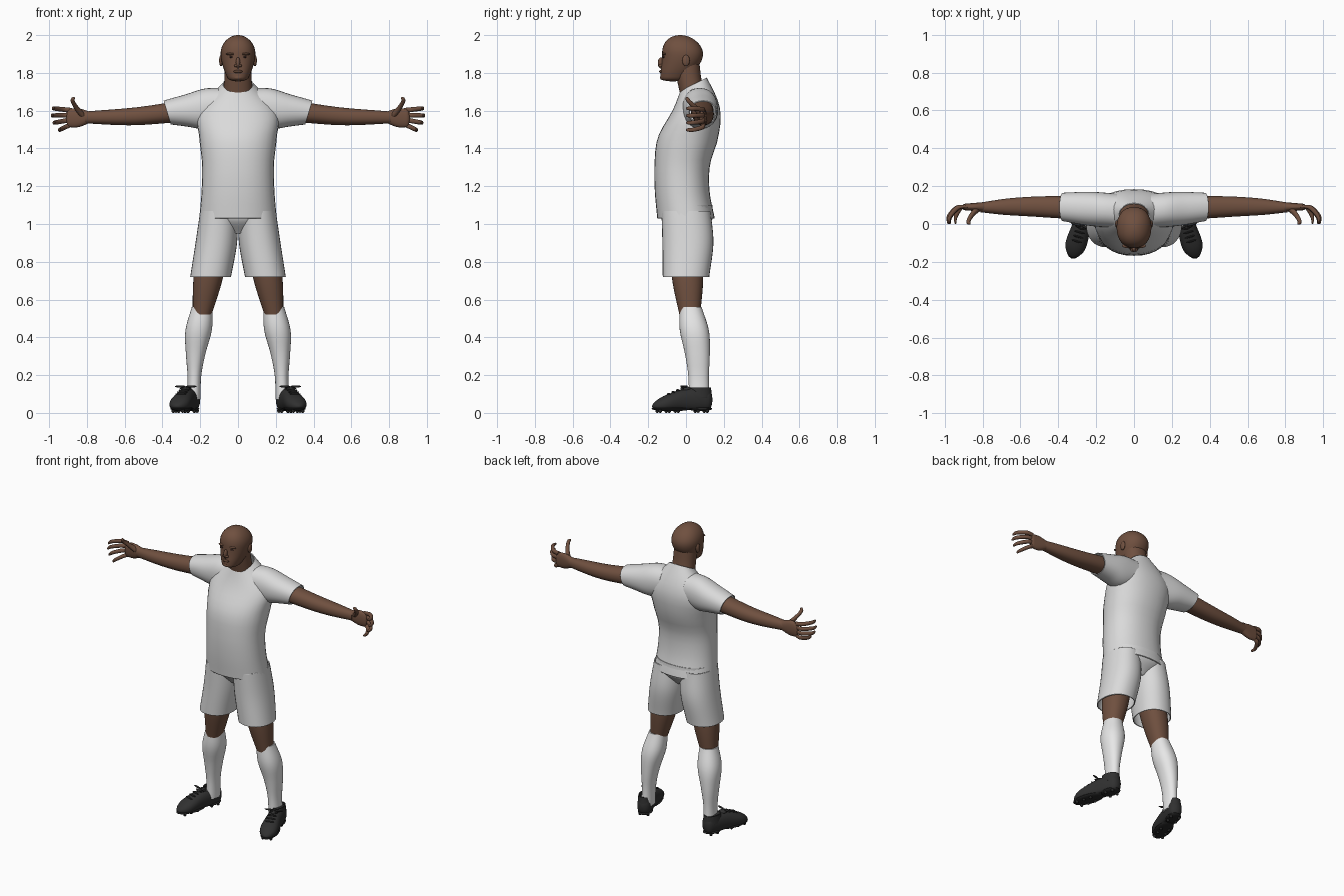
import bpy, bmesh, math
from mathutils import Vector, Matrix

if "Cube" in bpy.data.objects:
    bpy.data.objects.remove(bpy.data.objects["Cube"])


def material(name, red, green, blue):
    mat = bpy.data.materials.new(name)
    mat.use_nodes = True
    color = (red, green, blue, 1)
    mat.diffuse_color = color
    mat.node_tree.nodes["Principled BSDF"].inputs["Base Color"].default_value = color
    return mat


skin = material("brown skin", .16, .08, .05)
lip_color = material("dark lips", .1, .05, .03)
eye_color = material("dark eyes", .04, .02, .02)
kit = material("white kit", .7, .7, .7)
sock_white = material("bright white socks", .84, .84, .84)
leather = material("black leather", .03, .03, .03)
rubber = material("black rubber", .02, .02, .02)

RIGHT, BACK, UP = Vector((1, 0, 0)), Vector((0, 1, 0)), Vector((0, 0, 1))
STEPS, SIDES, SQUARENESS = 24, 32, 2.2


def finish(bm, name, mat, mirror, matrix, cloth=False):
    """Turn a bmesh into a smooth object, optionally doubled on the other side."""
    bmesh.ops.recalc_face_normals(bm, faces=bm.faces)
    bm.transform(matrix)
    mesh = bpy.data.meshes.new(name)
    bm.to_mesh(mesh)
    bm.free()
    mesh.materials.append(mat)
    obj = bpy.data.objects.new(name, mesh)
    bpy.context.collection.objects.link(obj)
    bpy.ops.object.select_all(action="DESELECT")
    bpy.context.view_layer.objects.active = obj
    obj.select_set(True)
    bpy.ops.object.shade_smooth_by_angle(angle=math.radians(50))
    if cloth:
        obj.modifiers.new("cloth_thickness", "SOLIDIFY").thickness = .006
    if mirror:
        obj.modifiers.new("other_side", "MIRROR")


def along(keys, t):
    """Smooth curve through evenly spaced keys, for numbers or vectors."""
    keys = [2 * keys[0] - keys[1], *keys, 2 * keys[-1] - keys[-2]]
    place = t * (len(keys) - 3)
    i = min(int(place), len(keys) - 4)
    f = place - i
    a, b, c, d = keys[i:i + 4]
    return b + (c - a) * (f / 2) + (2 * a - 5 * b + 4 * c - d) * (f * f / 2) \
        + (3 * b - a - 3 * c + d) * (f ** 3 / 2)


def rounding(distance, dome):
    """Shrink factor that closes an end as a dome."""
    if distance >= dome:
        return 1
    return max(math.sqrt(1 - (1 - distance / dome) ** 2), .02)


def signed_power(value):
    return math.copysign(abs(value) ** (2 / SQUARENESS), value)


def sweep(name, mat, path, widths, depths, u=RIGHT, v=BACK, mirror=False, domes=(0, 0),
          slant=(0, 0), cloth=False, floor=0, matrix=Matrix()):
    """Sweep an oval along a path; cloth stays open at both ends."""
    bm = bmesh.new()
    path = [Vector(p) for p in path]
    loops = []
    for step in range(STEPS + 1):
        t = (1 - math.cos(math.pi * step / STEPS)) / 2
        center = along(path, t)
        shrink = rounding(t, domes[0]) * rounding(1 - t, domes[1])
        width, depth = along(widths, t) * shrink, along(depths, t) * shrink
        loop = []
        for side in range(SIDES):
            angle = math.tau * side / SIDES
            across = signed_power(math.cos(angle)) * width
            deep = signed_power(math.sin(angle)) * depth
            point = center + u * across + v * deep + u.cross(v) * (along(slant, t) * deep)
            point.z = max(point.z, floor)
            loop.append(bm.verts.new(point))
        loops.append(loop)
    for low, high in zip(loops, loops[1:]):
        for side in range(SIDES):
            bm.faces.new((low[side - 1], low[side], high[side], high[side - 1]))
    if not cloth:
        bm.faces.new(loops[0])
        bm.faces.new(loops[-1])
    finish(bm, name, mat, mirror, matrix, cloth)


def ball(name, mat, center, size, mirror=False, matrix=Matrix()):
    bm = bmesh.new()
    bmesh.ops.create_uvsphere(bm, u_segments=20, v_segments=12, radius=1)
    bm.transform(Matrix.Translation(center) @ Matrix.Diagonal((*size, 1)))
    finish(bm, name, mat, mirror, matrix)


def spine(low, high, *depth_positions):
    """Upright centre path from its evenly spaced y positions."""
    last = len(depth_positions) - 1
    return [(0, y, low + (high - low) * i / last) for i, y in enumerate(depth_positions)]


# Head and neck
sweep("neck", skin, spine(1.64, 1.86, .05, .02, 0), (.08, .073, .07), (.07, .065, .07))
sweep("head", skin, spine(1.755, 2, -.07, -.02, -.03), (.047, .074, .09, .092, .09),
      (.065, .092, .107, .108, .108), domes=(.06, .4))
ball("nose", skin, (0, -.132, 1.853), (.012, .017, .03))
ball("nostrils", skin, (.01, -.133, 1.838), (.01, .014, .008), mirror=True)
ball("brows", skin, (.036, -.115, 1.9), (.027, .012, .007), mirror=True)
ball("eyes", eye_color, (.034, -.116, 1.884), (.012, .008, .005), mirror=True)
ball("lips", lip_color, (0, -.13, 1.807), (.024, .012, .009))
ball("chin", skin, (0, -.12, 1.775), (.026, .018, .014))
ball("ears", skin, (.09, 0, 1.865), (.01, .02, .03), mirror=True)

# Shirt and sleeves
sweep("shirt", kit, spine(1.03, 1.74, 0, -.02, -.02, .01, .05, .04),
      (.205, .193, .19, .205, .21, .08), (.152, .145, .147, .16, .13, .07),
      slant=(0, 0, 0, 0, .1, .5), cloth=True)
sweep("sleeves", kit, [(.09, .07, 1.62), (.23, .08, 1.605), (.375, .09, 1.59)],
      (.09, .09, .075), (.1, .106, .084, .063), BACK, UP, mirror=True,
      slant=(0, 0, .3), cloth=True)

# Shorts
sweep("shorts_waist", kit, spine(.95, 1.1, .01, .01), (.06, .17, .19), (.07, .13, .13))
sweep("shorts_legs", kit, [(.1, 0, 1.07), (.115, .01, .9), (.145, 0, .72)],
      (.1, .11, .108), (.13, .135, .123), mirror=True, cloth=True)

# Legs and socks
sweep("legs", skin, [(.135, 0, .85), (.19, .02, .52)], (.085, .075, .05),
      (.09, .08, .055), mirror=True)
sweep("socks", sock_white, [(.19, .025, .56), (.224, .06, .315), (.235, .07, .07)],
      (.055, .07, .052, .036, .036), (.058, .077, .066, .054, .054), mirror=True)

# Shoes, laid out along y and turned outwards
turn = Matrix.Translation((.28, -.02, 0)) @ Matrix.Rotation(math.radians(17), 4, "Z")
pair = {"mirror": True, "matrix": turn}
sweep("shoes", leather, [(0, .165, .07), (0, 0, .065), (0, -.165, .035)],
      (.04, .047, .05, .056, .045), (.06, .065, .06, .045, .028), RIGHT, UP,
      domes=(.1, .2), floor=.02, **pair)
sweep("shoe_collars", leather, [(0, .1, .08), (0, .1, .135)], (.046, .042), (.064, .057),
      cloth=True, **pair)
ball("shoe_tongues", leather, (0, .02, .125), (.025, .03, .015), **pair)
ball("heel_soles", rubber, (0, .1, .022), (.045, .065, .013), **pair)
ball("front_soles", rubber, (0, -.06, .022), (.054, .11, .013), **pair)
for side in (-1, 1):
    ball("lace_loops", rubber, (side * .03, .01, .14), (.03, .007, .006), **pair)
    for y in (.13, .08, -.03, -.08, -.13):
        ball("studs", rubber, (side * .026, y, .012), (.01, .01, .012), **pair)
for row in range(4):
    drop = row / 4
    ball("lace_bars", rubber, (0, -.1 * drop, .13 - .04 * drop), (.03, .005, .006), **pair)

# Arms and hands
sweep("arms", skin, [(.28, .085, 1.6), (.545, .092, 1.57), (.81, .088, 1.564)],
      (.06, .058, .052, .043, .026), (.058, .052, .047, .04, .031), BACK, UP, mirror=True)
sweep("palms", skin, [(.785, .09, 1.565), (.91, .09, 1.56)], (.026, .021, .016),
      (.03, .05, .046), BACK, UP, mirror=True, domes=(0, .15))
sweep("thumbs", skin, [(.825, .08, 1.58), (.855, .05, 1.615), (.875, .015, 1.65), (.87, 0, 1.672)],
      (.018, .012, .009), (.018, .012, .009), RIGHT, Vector((0, .8, .6)), mirror=True,
      domes=(0, .15))
for finger, reach in enumerate((.978, .984, .974, .945)):
    knuckle = Vector((.885, .093, 1.602 - .025 * finger))
    tip = Vector((reach, 0, 1.612 - .038 * finger))
    middle = knuckle.lerp(tip, .5) + BACK * .04
    bend = knuckle.lerp(tip, .95) + BACK * .035
    sweep("fingers", skin, [knuckle, middle, bend, tip], (.013, .012, .009),
          (.013, .012, .009), (RIGHT + BACK).normalized(), UP, mirror=True, domes=(0, .15))
